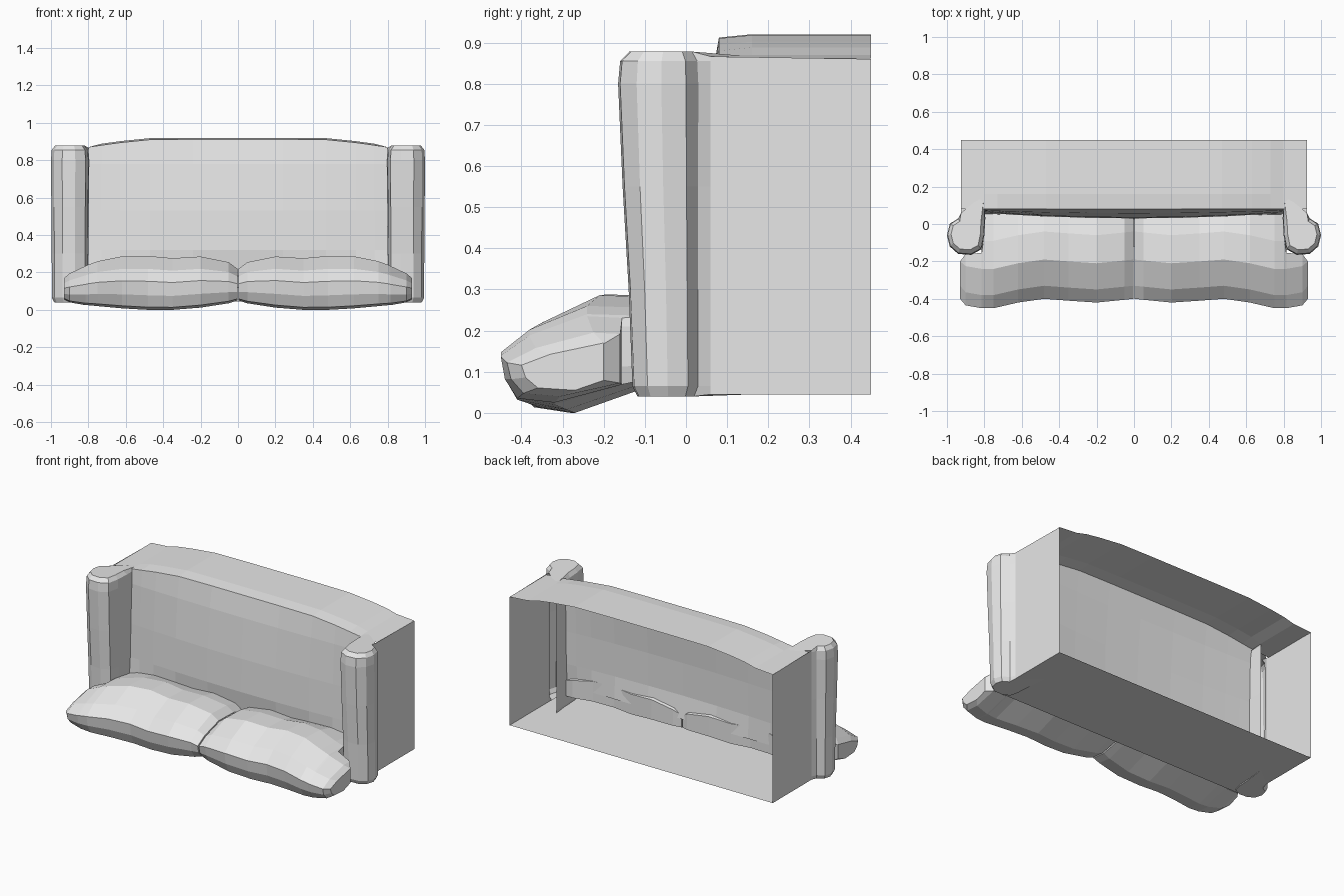
import bpy
import bmesh

cube = bpy.data.objects.get("Cube")
if cube:
    bpy.data.objects.remove(cube, do_unlink=True)

fabric = bpy.data.materials.new("light grey fabric")
fabric.use_nodes = True
grey = (0.8, 0.8, 0.8, 1)
fabric.diffuse_color = grey
fabric.node_tree.nodes["Principled BSDF"].inputs["Base Color"].default_value = grey


def loft(name, rings, closed=False, caps=False, mirror=False):
    """Skin a list of equal-length point rings with quads."""
    bm = bmesh.new()
    rows = [[bm.verts.new(p) for p in ring] for ring in rings]
    count = len(rows[0])
    for a, b in zip(rows, rows[1:]):
        for i in range(count if closed else count - 1):
            j = (i + 1) % count
            bm.faces.new((a[i], a[j], b[j], b[i]))
    if caps:
        bm.faces.new(rows[0][::-1])
        bm.faces.new(rows[-1])
    bmesh.ops.recalc_face_normals(bm, faces=bm.faces)
    mesh = bpy.data.meshes.new(name)
    bm.to_mesh(mesh)
    bm.free()
    mesh.materials.append(fabric)
    obj = bpy.data.objects.new(name, mesh)
    bpy.context.collection.objects.link(obj)
    if mirror:
        mod = obj.modifiers.new("Mirror", "MIRROR")
        mod.use_mirror_merge = False
    return obj


BACK, FLOOR, WALL, ARM_TOP = 0.45, 0.045, 0.925, 0.866

# Arm fronts: an open rounded outline lofted upward, pinched at both ends
outline = [(WALL, 0.06), (0.94, 0.03), (0.985, 0), (1, -0.06), (0.985, -0.12),
           (0.94, -0.16), (0.87, -0.165), (0.815, -0.135), (0.8, -0.06),
           (0.795, 0.03), (0.8, 0.16)]
levels = [(0.04, 0.82, 0.86), (0.065, 0.95, 0.86), (0.3, 0.96, 0.9),
          (0.55, 0.98, 0.96), (0.8, 1, 1), (0.855, 0.96, 1), (0.878, 0.78, 1)]
rings = []
for z, scale, lean in levels:
    ring = []
    for i, (x, y) in enumerate(outline):
        if i in (0, len(outline) - 1):       # ends joined to the frame
            ring.append((x, y, min(max(z, FLOOR), ARM_TOP)))
        else:
            y = 0.05 + (y - 0.05) * lean
            ring.append((0.9 + (x - 0.9) * scale, -0.04 + (y + 0.04) * scale, z))
    rings.append(ring)
loft("arm_fronts", rings, caps=True, mirror=True)

# Side panels
loft("side_panels", [[(WALL, y, FLOOR), (WALL, y, top)]
                     for y, top in ((0.06, ARM_TOP), (BACK, 0.86))], mirror=True)

# Base panel with a low front lip
loft("base_panel", [[(x, BACK, FLOOR), (x, -0.12, FLOOR)] for x in (-WALL, WALL)])
loft("seat_deck", [[(x, -0.12, FLOOR), (x, -0.12, 0.12), (x, 0.05, 0.18)]
                   for x in (-0.8, 0.8)])

# Arched top rail, open at the rear
arch = [(0, 0.92), (0.24, 0.92), (0.47, 0.918), (0.63, 0.902), (0.73, 0.888),
        (0.8, 0.87), (WALL, 0.861)]
arch = [(-x, z) for x, z in arch[:0:-1]] + arch
loft("top_rail", [[(x, 0.08, z - 0.008 if abs(x) < 0.75 else z),
                   (x, 0.16, z), (x, BACK, z)] for x, z in arch])

# Backrest: a leaning sheet with a shallow bulge
rings = []
for x, z in arch[1:-1]:
    puff = 0.03 * (1 - (x / 0.8) ** 2)
    top = z - 0.008 if abs(x) < 0.75 else z
    rings.append([(x, 0.08, top), (x, 0.072 - puff * 0.5, 0.78),
                  (x, 0.065 - puff, 0.53), (x, 0.06 - puff, 0.32),
                  (x, 0.05, 0.18)])
loft("backrest", rings)

# Seat cushions: side profile (depth, height fraction) swept across the width
profile = [(0, 0.53), (0.07, 0.76), (0.21, 1), (0.36, 0.98), (1, 0.88),
           (1, 0.42), (0.3, 0.21), (0.13, 0), (0.04, 0.05), (0.01, 0.27)]
# x, front, top, bottom, rear
stations = [(0.004, -0.4, 0.22, 0.05, 0.04), (0.05, -0.405, 0.255, 0.035, 0.06),
            (0.2, -0.42, 0.285, 0.012, 0.06), (0.35, -0.41, 0.276, 0, 0.05),
            (0.48, -0.4, 0.288, 0, 0.04), (0.62, -0.42, 0.286, 0.008, 0.05),
            (0.75, -0.45, 0.26, 0.02, 0.07), (0.805, -0.45, 0.24, 0.025, 0.06),
            (0.815, -0.45, 0.235, 0.025, -0.155), (0.9, -0.435, 0.195, 0.04, -0.16),
            (0.93, -0.4, 0.17, 0.055, -0.2)]
rings = [[(x, min(front + d, rear), low + (top - low) * h) for d, h in profile]
         for x, front, top, low, rear in stations]
loft("seat_cushions", rings, closed=True, caps=True, mirror=True)
